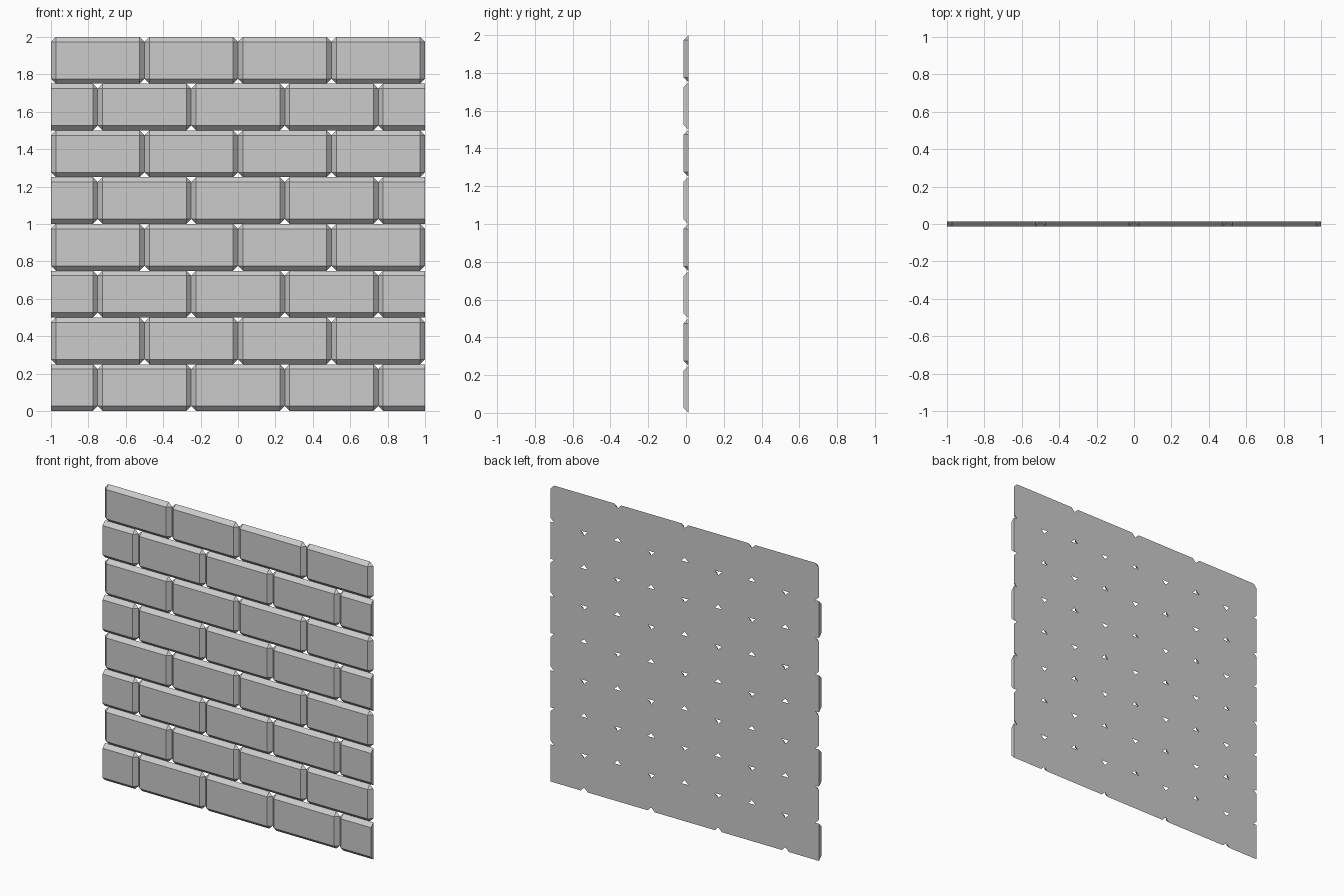
import bpy, bmesh

if "Cube" in bpy.data.objects:
    bpy.data.objects.remove(bpy.data.objects["Cube"])

W, H, C = 0.5, 0.25, 0.026      # brick width, course height, chamfer
YF, YB = -C / 2, C / 2          # front and back of the wall


def brick(bm, x0, x1, z0, z1, l=C, r=C):
    """Brick with chamfered front edges and clipped corners; l/r = 0 gives a sawn end."""
    cache = {}

    def v(x, y, z):
        k = (round(x, 5), round(y, 5), round(z, 5))
        if k not in cache:
            cache[k] = bm.verts.new(k)
        return cache[k]

    corners = []                # (front vertex, first back vertex, second back vertex)
    for x, z, dx, dz, flip in ((x0, z0, l, C, 0), (x1, z0, -r, C, 1),
                               (x1, z1, -r, -C, 0), (x0, z1, l, -C, 1)):
        side, cap = v(x, YB, z + (dz if dx else 0)), v(x + dx, YB, z)
        pair = (cap, side) if flip else (side, cap)
        corners.append((v(x + dx, YF, z + dz), *pair))

    # front, back, clipped corners, sloping edges
    bm.faces.new([c[0] for c in corners])
    back = []
    for _, a, b in corners:
        back += [a] if a is b else [a, b]
    bm.faces.new(back[::-1])
    for i, (f, a, b) in enumerate(corners):
        f2, a2, _ = corners[(i + 1) % 4]
        if a is not b:
            bm.faces.new((f, a, b))
        bm.faces.new((f, b, a2, f2))


# Eight courses in running bond, half bricks ending the offset ones
for row in range(8):
    bm = bmesh.new()
    z = row * H
    if row % 2:
        for i in range(4):
            brick(bm, -1 + i * W, -1 + (i + 1) * W, z, z + H)
    else:
        brick(bm, -1, -0.75, z, z + H, l=0)
        for i in range(3):
            brick(bm, -0.75 + i * W, -0.75 + (i + 1) * W, z, z + H)
        brick(bm, 0.75, 1, z, z + H, r=0)
    bmesh.ops.recalc_face_normals(bm, faces=bm.faces[:])
    me = bpy.data.meshes.new(f"brick_course_{row + 1}")
    bm.to_mesh(me)
    bm.free()
    bpy.context.collection.objects.link(bpy.data.objects.new(me.name, me))
